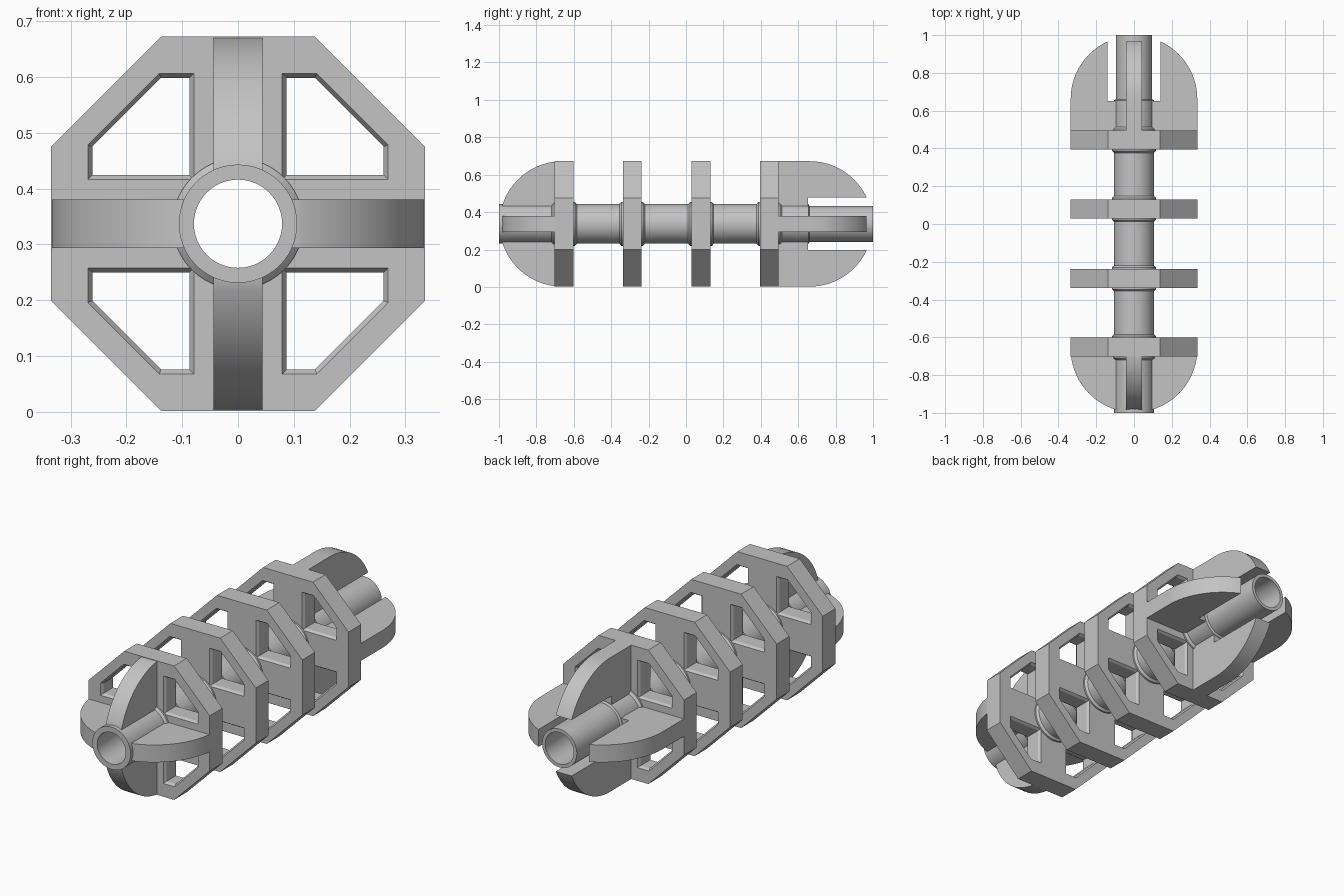
import bpy, bmesh
from math import sin, cos, pi, sqrt, asin, radians
from mathutils import Matrix

cube = bpy.data.objects.get("Cube")
if cube:
    bpy.data.objects.remove(cube, do_unlink=True)

AXIS_Z = 0.337      # height of the long axis
R = 0.335           # overall radius
BORE, TUBE = 0.079, 0.106
FRAMES = (-0.652, -0.288, 0.08, 0.445)

grey = bpy.data.materials.new("plain grey")
grey.use_nodes = True
grey.diffuse_color = (0.55, 0.55, 0.55, 1)
grey.node_tree.nodes["Principled BSDF"].inputs["Base Color"].default_value = (0.55, 0.55, 0.55, 1)


def finish(bm, name, turn=0):
    """Turn the mesh about the long axis, clean it and make an object."""
    bmesh.ops.remove_doubles(bm, verts=bm.verts, dist=0.0002)
    bmesh.ops.recalc_face_normals(bm, faces=bm.faces)
    bm.transform(Matrix.Rotation(turn, 4, 'Y'))
    mesh = bpy.data.meshes.new(name)
    bm.to_mesh(mesh)
    bm.free()
    mesh.materials.append(grey)
    mesh.shade_smooth()
    mesh.set_sharp_from_angle(angle=radians(25))
    obj = bpy.data.objects.new(name, mesh)
    obj.location.z = AXIS_Z
    bpy.context.collection.objects.link(obj)
    return obj


# Hollow central tube with a collar at each frame, lathed around y
def central_tube():
    profile = [(-1, BORE), (-1, TUBE)]
    for y in FRAMES:
        profile += [(y - 0.068, TUBE), (y - 0.058, 0.117),
                    (y + 0.058, 0.117), (y + 0.068, TUBE)]
    profile += [(0.655, TUBE), (0.66, 0.096), (1, 0.096), (1, BORE)]
    n = 48
    bm = bmesh.new()
    rings = [[bm.verts.new((r * cos(2 * pi * i / n), y, r * sin(2 * pi * i / n)))
              for i in range(n)] for y, r in profile]
    for a, b in zip(rings, rings[1:] + rings[:1]):
        for i in range(n):
            j = (i + 1) % n
            bm.faces.new((a[i], a[j], b[j], b[i]))
    finish(bm, "central_tube")


# Octagonal frame: one quarter with a chamfered window, turned four times
def window(lo, hi, cut):
    return [(lo, lo), (hi, lo), (hi, cut), (cut, hi), (lo, hi)]


def octagon_frame(name, y, half=0.05):
    k, hub = 0.138, 0.092
    outer = [(hub * cos(pi / 4), hub * sin(pi / 4)), (R, 0), (R, k), (k, R), (0, R)]
    wide, narrow = window(0.079, 0.269, 0.141), window(0.087, 0.261, 0.138)
    bm = bmesh.new()
    for q in range(4):
        c, s = round(cos(q * pi / 2)), round(sin(q * pi / 2))

        def loop(points, dy):
            return [bm.verts.new((u * c - v * s, y + dy, u * s + v * c)) for u, v in points]

        for dy in (-half, half):
            o, w = loop(outer, dy), loop(wide, dy)
            near_x, near_z = loop([(hub, 0), (0, hub)], dy)
            for i in range(1, 4):
                bm.faces.new((o[i], o[i + 1], w[i + 1], w[i]))
            bm.faces.new((o[0], near_x, o[1], w[1], w[0]))
            bm.faces.new((o[4], near_z, o[0], w[0], w[4]))
        # window walls, chamfered at both faces
        inner = [loop(wide, -half), loop(narrow, 0.012 - half),
                 loop(narrow, half - 0.012), loop(wide, half)]
        for a, b in zip(inner, inner[1:]):
            for i in range(5):
                j = (i + 1) % 5
                bm.faces.new((a[i], a[j], b[j], b[i]))
        # outer rim and the hidden hub wall
        for strip in (outer[1:], [(hub, 0), outer[0], (0, hub)]):
            a, b = loop(strip, -half), loop(strip, half)
            for i in range(len(strip) - 1):
                bm.faces.new((a[i], a[i + 1], b[i + 1], b[i]))
    finish(bm, name)


# Rounded fin: a flat outline in y and radius, given a thickness
def fin(name, outline, turn, thick=0.087):
    bm = bmesh.new()
    face = bm.faces.new([bm.verts.new((-thick / 2, y, r)) for y, r in outline])
    result = bmesh.ops.extrude_face_region(bm, geom=[face])
    moved = [g for g in result["geom"] if isinstance(g, bmesh.types.BMVert)]
    bmesh.ops.translate(bm, verts=moved, vec=(thick, 0, 0))
    finish(bm, name, turn)


def arc(tip_radius, steps=20):
    """Quarter-round nose from full radius down to the tip, as (y, r)."""
    end = asin(tip_radius / R)
    angles = [pi / 2 + (end - pi / 2) * i / steps for i in range(steps + 1)]
    return [(0.662 + R * cos(a), R * sin(a)) for a in angles]


central_tube()
for i, y in enumerate(FRAMES):
    octagon_frame(f"octagon_frame_{i + 1}", y)

front_outline = [(-0.66, 0.09), (-0.66, R)] + [(-y, r) for y, r in arc(0.1)]
front_outline.append((front_outline[-1][0], 0.09))
back_outline = [(0.45, 0.088), (0.45, R)] + arc(0.14) + [(0.652, 0.14), (0.652, 0.088)]
for i, side in enumerate(("top", "left", "bottom", "right")):
    fin(f"front_fin_{side}", front_outline, i * pi / 2)
    fin(f"back_fin_{side}", back_outline, i * pi / 2)
